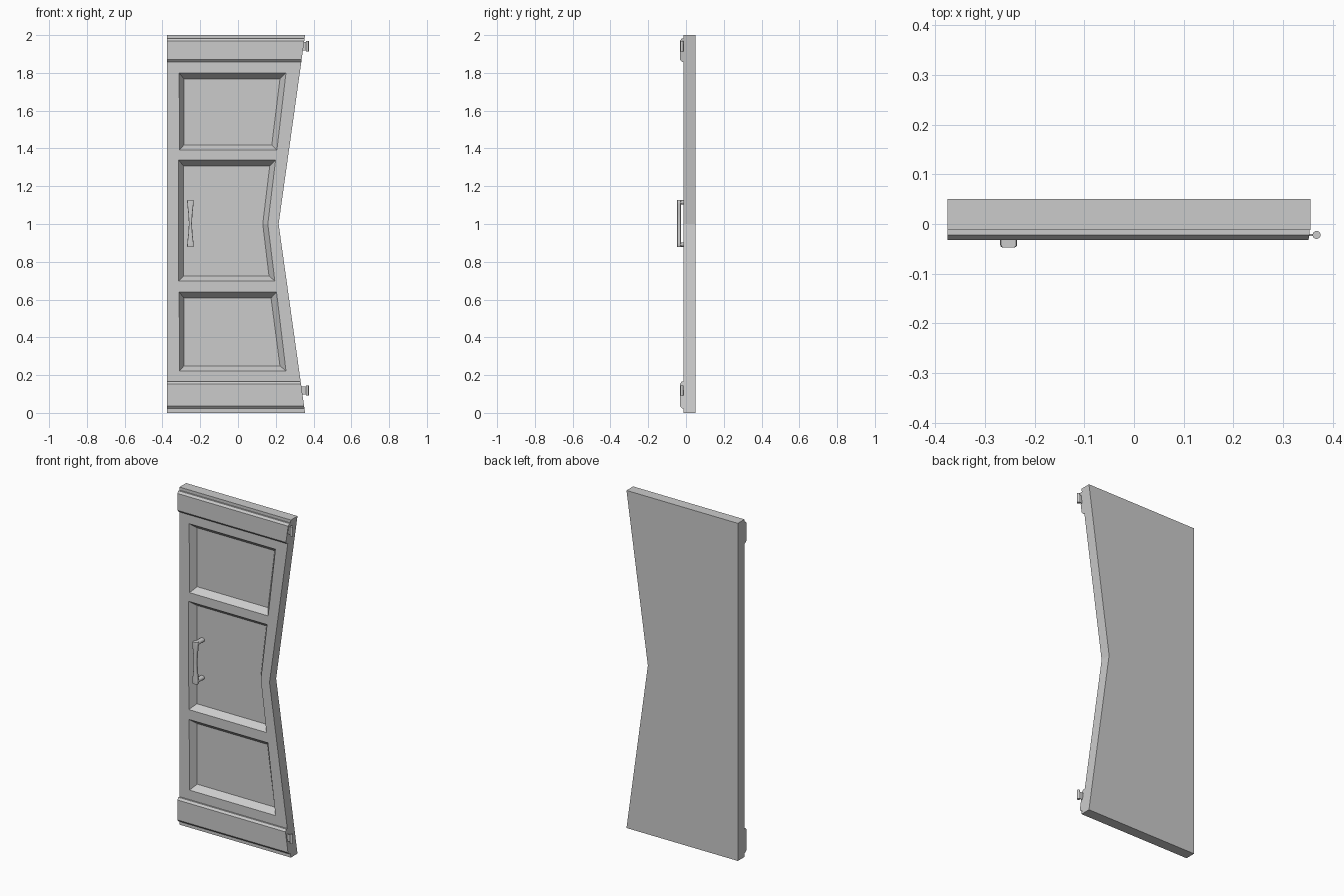
import bpy, bmesh, math

if "Cube" in bpy.data.objects:
    bpy.data.objects.remove(bpy.data.objects["Cube"])

FRONT, BACK, LEFT = -0.012, 0.05, -0.375


def edge_x(z):
    """Right-hand edge of the door, pinched in at mid height."""
    return 0.215 + 0.14 * abs(z - 1)


def loft(name, loops):
    """Closed solid through a series of matching point loops."""
    bm = bmesh.new()
    rings = [[bm.verts.new(p) for p in loop] for loop in loops]
    for a, b in zip(rings, rings[1:]):
        n = len(a)
        for i in range(n):
            j = (i + 1) % n
            bm.faces.new((a[i], a[j], b[j], b[i]))
    bm.faces.new(rings[0])
    bm.faces.new(rings[-1])
    bmesh.ops.recalc_face_normals(bm, faces=bm.faces)
    mesh = bpy.data.meshes.new(name)
    bm.to_mesh(mesh)
    bm.free()
    obj = bpy.data.objects.new(name, mesh)
    bpy.context.collection.objects.link(obj)
    return obj


def at_y(points, y):
    return [(x, y, z) for x, z in points]


def smooth(obj):
    bpy.ops.object.select_all(action='DESELECT')
    obj.select_set(True)
    bpy.context.view_layer.objects.active = obj
    bpy.ops.object.shade_smooth_by_angle(angle=math.radians(35))


# Door slab
outline = [(LEFT, 0), (edge_x(0), 0), (edge_x(1), 1), (edge_x(2), 2), (LEFT, 2)]
slab = loft("door_slab", [at_y(outline, FRONT), at_y(outline, BACK)])

# Recessed panels with sloping borders: (outer outline, inner outline)
panels = [
    ([(-0.312, 1.80), (0.254, 1.80), (0.206, 1.392), (-0.309, 1.392)],
     [(-0.286, 1.768), (0.222, 1.768), (0.179, 1.419), (-0.286, 1.419)]),
    ([(-0.316, 1.339), (0.199, 1.339), (0.158, 1.0), (0.195, 0.698), (-0.314, 0.698)],
     [(-0.288, 1.308), (0.168, 1.308), (0.131, 1.0), (0.164, 0.725), (-0.288, 0.725)]),
    ([(-0.312, 0.64), (0.204, 0.64), (0.254, 0.222), (-0.309, 0.222)],
     [(-0.286, 0.608), (0.175, 0.608), (0.222, 0.249), (-0.286, 0.249)]),
]
for outer, inner in panels:
    cutter = loft("panel_cutter", [at_y(outer, -0.1), at_y(outer, FRONT),
                                   at_y(inner, FRONT + 0.038)])
    cutter.hide_render = True
    mod = slab.modifiers.new("panel", 'BOOLEAN')
    mod.operation, mod.object, mod.solver = 'DIFFERENCE', cutter, 'EXACT'
    bpy.context.view_layer.objects.active = slab
    bpy.ops.object.modifier_apply(modifier=mod.name)
    bpy.data.objects.remove(cutter)

# Raised, chamfered cross rails and their hinges
for label, z0, z1, h0, h1 in (("upper", 1.857, 1.982, 1.913, 1.97),
                              ("lower", 0.023, 0.166, 0.092, 0.146)):
    profile = [(FRONT + 0.004, z0), (-0.02, z0), (-0.032, z0 + 0.013),
               (-0.032, z1 - 0.012), (-0.022, z1), (FRONT + 0.004, z1)]
    loft(label + "_rail", [[(LEFT, y, z) for y, z in profile],
                           [(edge_x(z), y, z) for y, z in profile]])
    # Hinge leaf
    leaf = [(0.33, -0.024), (0.365, -0.024), (0.365, -0.02), (0.33, -0.02)]
    loft(label + "_hinge_leaf", [[(x, y, z) for x, y in leaf]
                                 for z in (h0 + 0.006, h1 - 0.006)])
    # Hinge pin
    pin = [(0.367 + 0.008 * math.cos(t * math.pi / 8),
            -0.022 + 0.008 * math.sin(t * math.pi / 8)) for t in range(16)]
    smooth(loft(label + "_hinge_pin", [[(x, y, z) for x, y in pin] for z in (h0, h1)]))

# Pull handle: grip narrows towards the middle
HX = -0.252


def grip_section(z, width, y0=-0.047, y1=-0.027):
    r = min(0.005, width * 0.3)
    corners = [(width / 2 - r, y1 - r, 0), (-width / 2 + r, y1 - r, 90),
               (-width / 2 + r, y0 + r, 180), (width / 2 - r, y0 + r, 270)]
    return [(HX + cx + r * math.cos(math.radians(a + d)),
             cy + r * math.sin(math.radians(a + d)), z)
            for cx, cy, a in corners for d in (0, 30, 60, 90)]


widths = [(0.878, 0.03), (0.881, 0.034), (0.9, 0.033), (0.95, 0.022), (1.0025, 0.016),
          (1.055, 0.022), (1.105, 0.033), (1.124, 0.034), (1.127, 0.03)]
smooth(loft("handle_grip", [grip_section(z, w) for z, w in widths]))

# Handle posts
for label, zc in (("lower", 0.891), ("upper", 1.114)):
    ring = [(HX + 0.015 * math.cos(t * math.pi / 8), zc + 0.012 * math.sin(t * math.pi / 8))
            for t in range(16)]
    smooth(loft(label + "_handle_post", [at_y(ring, -0.035), at_y(ring, 0.03)]))
